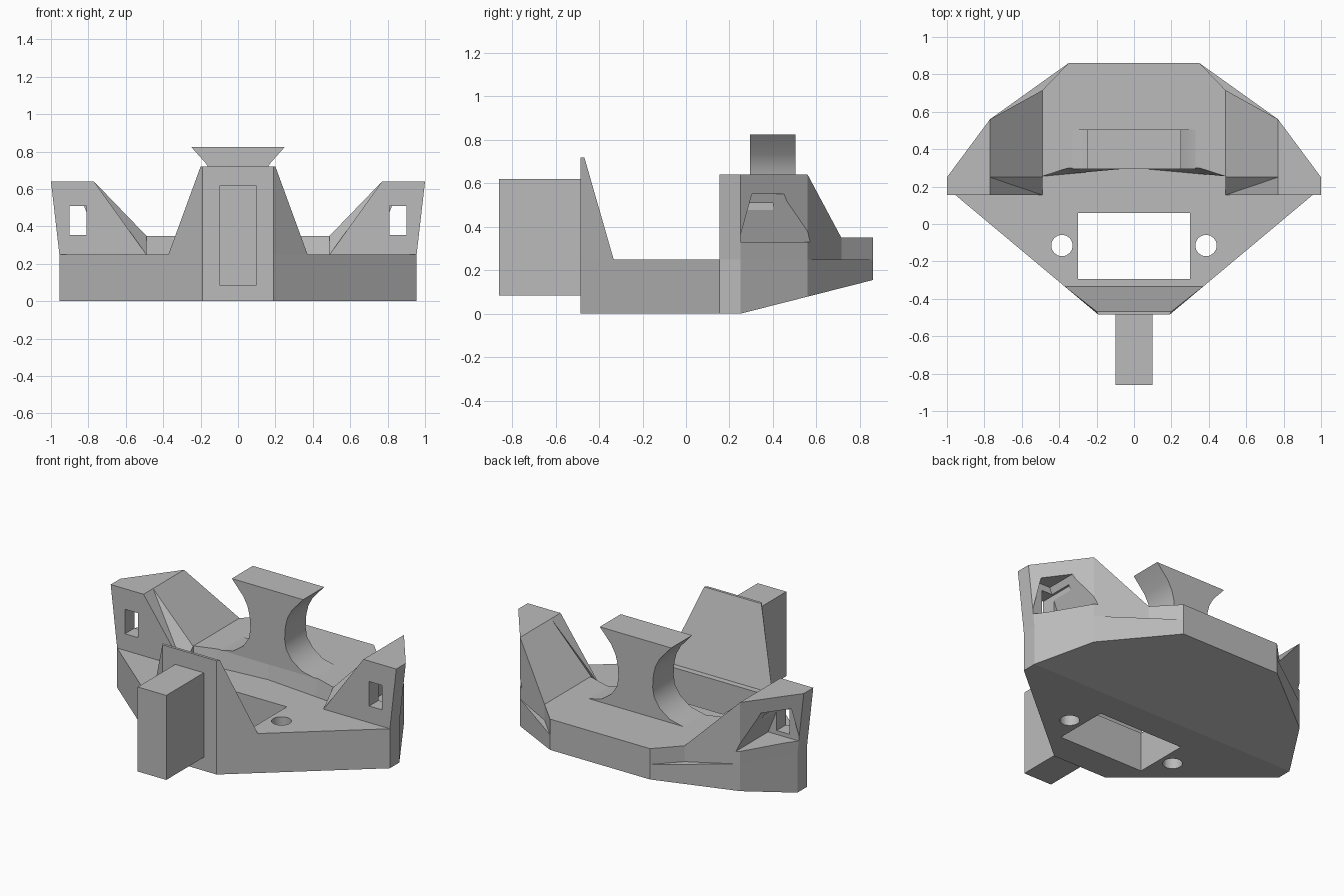
import bpy, bmesh, math
from mathutils import Matrix

cube = bpy.data.objects.get("Cube")
if cube:
    bpy.data.objects.remove(cube, do_unlink=True)

GREY = (0.5, 0.5, 0.5, 1)
grey = bpy.data.materials.new("plain_grey")
grey.use_nodes = True
grey.diffuse_color = GREY
grey.node_tree.nodes["Principled BSDF"].inputs["Base Color"].default_value = GREY


def finish(name, bm):
    """Turn a bmesh into a closed, outward-facing object."""
    bmesh.ops.recalc_face_normals(bm, faces=bm.faces)
    mesh = bpy.data.meshes.new(name)
    bm.to_mesh(mesh)
    bm.free()
    mesh.materials.append(grey)
    obj = bpy.data.objects.new(name, mesh)
    bpy.context.collection.objects.link(obj)
    return obj


def solid(name, verts, faces):
    bm = bmesh.new()
    vs = [bm.verts.new(v) for v in verts]
    for f in faces:
        bm.faces.new([vs[i] for i in f])
    return finish(name, bm)


def loft(name, low, high):
    """Join two rings of equal length and cap both ends."""
    n = len(low)
    sides = [(i, (i + 1) % n, n + (i + 1) % n, n + i) for i in range(n)]
    return solid(name, low + high, [range(n), range(n, 2 * n)] + sides)


def box(name, lo, hi):
    corners = [(lo[0], lo[1]), (hi[0], lo[1]), (hi[0], hi[1]), (lo[0], hi[1])]
    return loft(name, [(x, y, lo[2]) for x, y in corners],
                [(x, y, hi[2]) for x, y in corners])


def both_sides(half):
    """Complete a right-half outline with its mirrored left half."""
    return half + [(-p[0], *p[1:]) for p in reversed(half)]


def cut(target, cutter):
    cutter.hide_render = True
    cutter.hide_set(True)
    mod = target.modifiers.new(cutter.name, "BOOLEAN")
    mod.operation = "DIFFERENCE"
    mod.solver = "EXACT"
    mod.object = cutter


# Base slab, its underside rising towards the back
outline = [(.19, -.485), (.955, .155), (.955, .25), (.77, .56), (.49, .715), (.35, .86)]
bm = bmesh.new()
for x, y in both_sides(outline):
    bm.verts.new((x, y, max(0, (y - .25) * .254)))
    bm.verts.new((x, y, .25))
bmesh.ops.convex_hull(bm, input=bm.verts)
bmesh.ops.dissolve_limit(bm, angle_limit=.01, verts=bm.verts, edges=bm.edges)
base = finish("base_slab", bm)

# Rectangular opening and two screw holes
cut(base, box("opening_cutter", (-.3, -.295, -.1), (.3, .06, .4)))
for side, label in ((1, "left"), (-1, "right")):
    bm = bmesh.new()
    bmesh.ops.create_cone(bm, cap_ends=True, segments=32, radius1=.057, radius2=.057,
                          depth=1, matrix=Matrix.Translation((side * .385, -.115, .1)))
    cut(base, finish(label + "_hole_cutter", bm))

# Raised rear deck with a slightly bowed front wall
back = [(.49, .715), (.35, .86)]
low = both_sides([(0.001, .30), (.35, .268), (.49, .255)] + back)
high = both_sides([(0.001, .30), (.35, .30), (.49, .255)] + back)
loft("rear_deck", [(x, y, .25) for x, y in low], [(x, y, .35) for x, y in high])

# Ears with a front window opening into a rear pocket
ear_verts = [(.49, .155, .25), (.955, .155, .25), (1, .155, .64), (.77, .155, .64),
             (.955, .25, .25), (1, .25, .64), (.77, .25, .64), (.49, .25, .35),
             (.77, .56, .25), (.77, .56, .64), (.49, .715, .25), (.49, .715, .35)]
ear_faces = [(0, 1, 2, 3), (1, 4, 5, 2), (2, 5, 9, 6, 3), (3, 6, 0), (0, 6, 7),
             (6, 9, 11, 7), (4, 8, 9, 5), (8, 10, 11, 9), (10, 0, 7, 11), (0, 10, 8, 4, 1)]
pocket = [(.97, .33), (.95, .55), (.84, .55), (.75, .33)]
for side, label in ((1, "left"), (-1, "right")):
    ear = solid(label + "_ear", [(side * x, y, z) for x, y, z in ear_verts], ear_faces)
    cut(ear, loft(label + "_pocket_cutter", [(side * x, .25, z) for x, z in pocket],
                  [(side * x, .8, z) for x, z in pocket]))
    xs = sorted((side * .81, side * .9))
    cut(ear, box(label + "_window_cutter", (xs[0], .1, .355), (xs[1], .4, .51)))

# Front mast, leaning back to a wide foot
loft("front_mast", both_sides([(.19, -.485, .25), (.372, -.333, .25)]),
     both_sides([(.19, -.485, .72), (.2, -.468, .72)]))

# Block on the front of the mast
box("front_block", (-.1, -.86, .085), (.1, -.48, .62))

# Hourglass post on the deck
profile = both_sides([(.33, .35), (.24, .37), (.17, .42), (.13, .48), (.12, .54),
                      (.125, .62), (.14, .68), (.17, .735), (.25, .825)])
post = loft("hourglass_post", [(x, .295, z) for x, z in profile],
            [(x, .505, z) for x, z in profile])
bpy.ops.object.select_all(action="DESELECT")
post.select_set(True)
bpy.context.view_layer.objects.active = post
bpy.ops.object.shade_smooth_by_angle(angle=math.radians(35))
